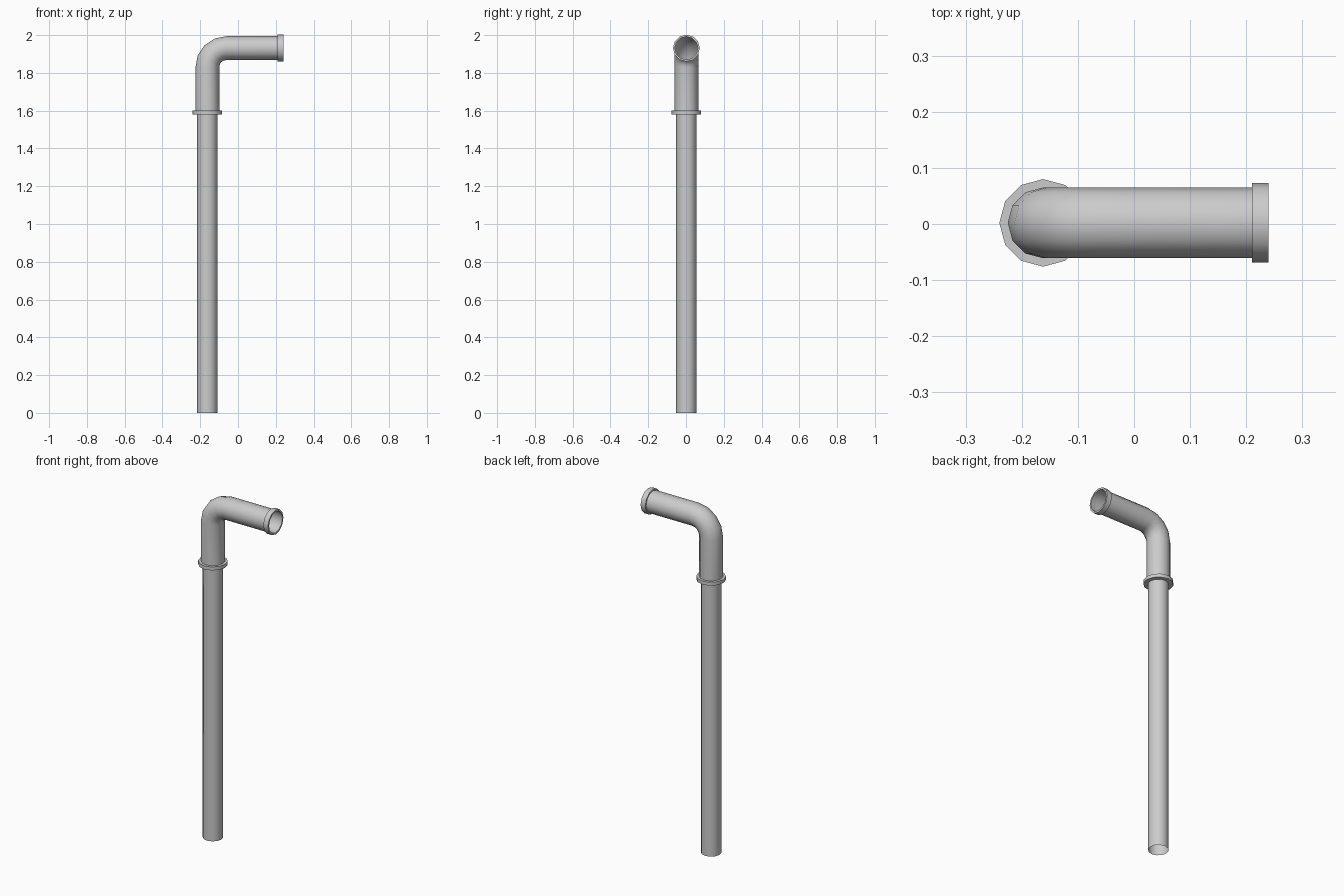
import bpy, bmesh
from math import sin, cos, pi, radians

if "Cube" in bpy.data.objects:
    bpy.data.objects.remove(bpy.data.objects["Cube"])

SIDES = 12
PX, PY = -0.162, 0.002      # pole axis
TOP = 1.931                 # height of the horizontal arm axis


def sweep(name, rings, sides=SIDES):
    """Loft open rings given as (x, z, bend angle, radius) in the XZ plane."""
    bm = bmesh.new()
    prev = None
    for x, z, a, r in rings:
        ring = []
        for i in range(sides):
            t = 2 * pi * i / sides
            u, v = r * cos(t), r * sin(t)
            ring.append(bm.verts.new((x - u * cos(a), PY + v, z + u * sin(a))))
        if prev:
            for i in range(sides):
                j = (i + 1) % sides
                bm.faces.new((prev[i], prev[j], ring[j], ring[i]))
        prev = ring
    bmesh.ops.recalc_face_normals(bm, faces=bm.faces)
    me = bpy.data.meshes.new(name)
    bm.to_mesh(me)
    bm.free()
    ob = bpy.data.objects.new(name, me)
    bpy.context.collection.objects.link(ob)
    bpy.context.view_layer.objects.active = ob
    ob.select_set(True)
    bpy.ops.object.shade_smooth_by_angle(angle=radians(60))
    ob.select_set(False)
    return ob


# straight pole, open tube
sweep("pole", [(PX, 0, 0, 0.054), (PX, 1.585, 0, 0.054)])

# elbow pipe: vertical run, quarter bend, horizontal arm
R, r = 0.1, 0.063
elbow = [(PX, 1.6, 0, r)]
for k in range(5):
    a = k * pi / 8
    elbow.append((PX + R * (1 - cos(a)), TOP - R + R * sin(a), a, r))
elbow.append((0.21, TOP, pi / 2, r))
sweep("elbow_pipe", elbow)

# collar where the elbow meets the pole
sweep("pole_collar", [(PX, 1.58, 0, 0.054), (PX, 1.58, 0, 0.078),
                      (PX, 1.6, 0, 0.078), (PX, 1.6, 0, r)])

# rim at the open mouth
sweep("mouth_rim", [(0.21, TOP, pi / 2, r), (0.21, TOP, pi / 2, 0.071),
                    (0.24, TOP, pi / 2, 0.071), (0.24, TOP, pi / 2, 0.061),
                    (0.21, TOP, pi / 2, r)])
